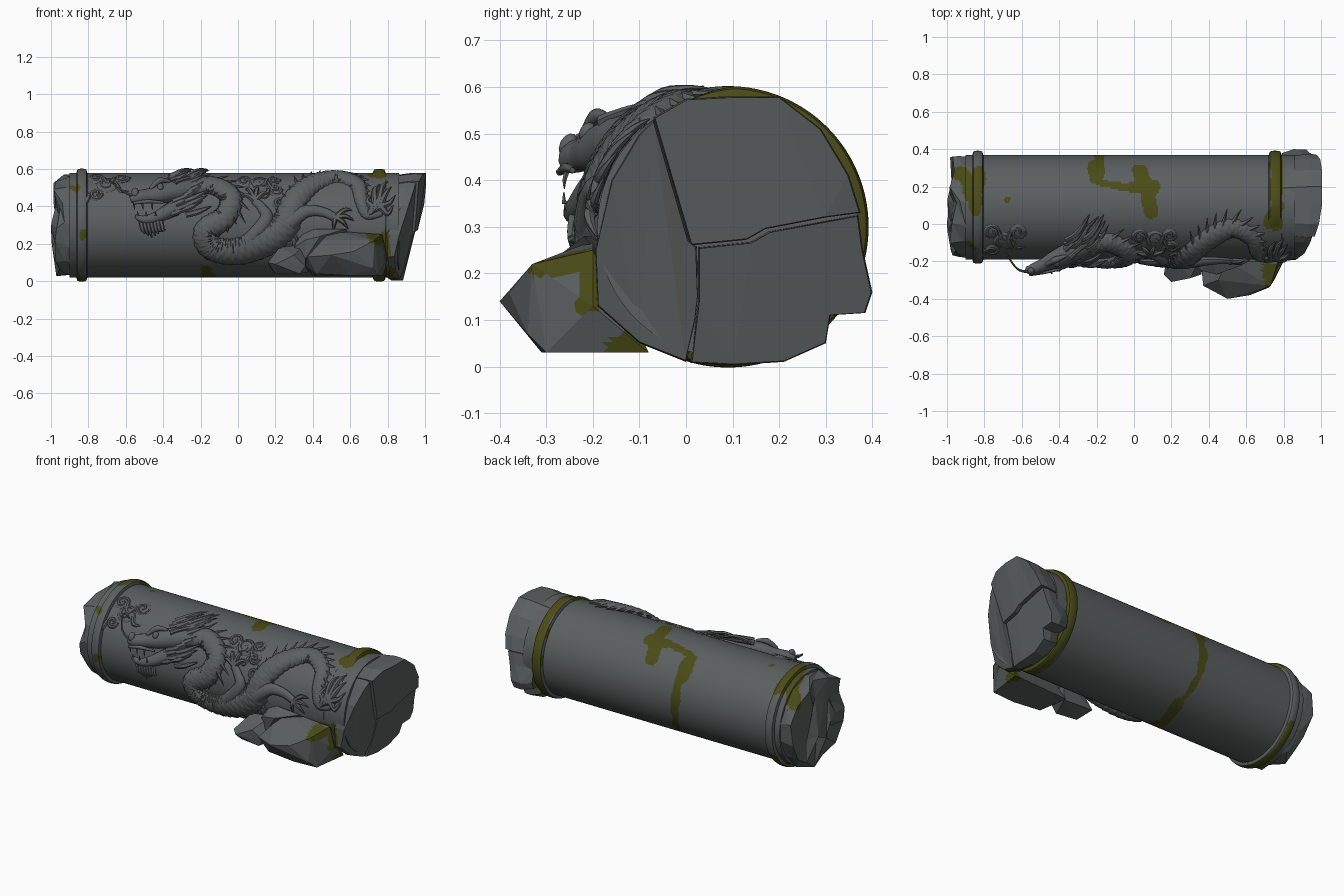
import bpy, bmesh, math, random
from mathutils import Vector, noise

if "Cube" in bpy.data.objects:
    bpy.data.objects.remove(bpy.data.objects["Cube"])

random.seed(4)
CY, CZ, R = 0.09, 0.30, 0.28          # column axis and radius
DEG = 180 / math.pi / R               # degrees per unit of arc


def material(name, rgb):
    m = bpy.data.materials.new(name)
    m.diffuse_color = (*rgb, 1)
    m.use_nodes = True
    m.node_tree.nodes["Principled BSDF"].inputs["Base Color"].default_value = m.diffuse_color
    return m


STONE = material("grey stone", (0.105, 0.115, 0.115))
MOSS = material("olive moss", (0.068, 0.072, 0.009))

# moss streaks on the unrolled column: x, angle -> x, angle, half width
STREAKS = [(-.18, 190, -.19, 150, .03), (-.2, 145, -.2, 125, .045), (-.18, 118, -.02, 112, .028),
           (.03, 135, .09, 85, .042), (.03, 112, .1, 112, .045),
           (-.18, 190, -.13, 240, .018), (-.13, 240, -.17, 300, .035),
           (-.68, 98, -.68, 98, .015), (-.93, 139, -.86, 102, .04), (-.83, 130, -.85, 90, .035),
           (-.89, 47, -.86, 42, .02), (-.83, -10, -.83, -12, .02), (-.84, 215, -.84, 290, .025),
           (.76, 70, .76, 180, .035), (.73, 72, .77, 92, .035), (.76, 180, .77, 285, .03), (.79, 285, .79, 305, .05),
           (.79, -9, .80, -26, .022), (.70, -10, .76, -13, .016), (.81, -55, .8, -60, .025)]


def is_moss(p):
    ang = math.degrees(math.atan2(p.z - CZ, CY - p.y))
    wob = 0.016 * noise.noise(p * 14)
    for x0, a0, x1, a1, w in STREAKS:
        dx, da = x1 - x0, (a1 - a0) / DEG
        px = p.x - x0
        for turn in (0, 360):
            pa = (ang + turn - a0) / DEG
            t = max(0, min(1, (px * dx + pa * da) / (dx * dx + da * da + 1e-9)))
            if math.hypot(px - t * dx, pa - t * da) < w + wob:
                return True
    return False


def finish(name, bm, moss=True, angle=35):
    bmesh.ops.recalc_face_normals(bm, faces=bm.faces)
    if moss:
        for f in bm.faces:
            f.material_index = int(is_moss(f.calc_center_median()))
    me = bpy.data.meshes.new(name)
    bm.to_mesh(me)
    bm.free()
    me.materials.append(STONE)
    me.materials.append(MOSS)
    for p in me.polygons:
        p.use_smooth = angle > 0
    if angle > 0:
        me.set_sharp_from_angle(angle=math.radians(angle))
    ob = bpy.data.objects.new(name, me)
    bpy.context.collection.objects.link(ob)
    return ob


def radial(a):
    a = math.radians(a)
    return Vector((0, -math.cos(a), math.sin(a)))


def surf(x, a, h=0.0):
    return Vector((x, CY, CZ)) + radial(a) * (R + h)


def skin(bm, rings):
    vs = [[bm.verts.new(p) for p in r] for r in rings]
    n = len(rings[0])
    for a, b in zip(vs, vs[1:]):
        for j in range(n):
            bm.faces.new((a[j], a[(j + 1) % n], b[(j + 1) % n], b[j]))
    bm.faces.new(vs[0])
    bm.faces.new(vs[-1])


def lathe(name, profile, n=160, height=lambda a: 1):
    bm = bmesh.new()
    skin(bm, [[surf(x, 360 * j / n, h * height(360 * j / n)) for j in range(n)] for x, h in profile])
    return finish(name, bm)


def spline(pts, t):
    k = min(int(t), len(pts) - 2)
    u = t - k
    p = [Vector(pts[max(0, min(len(pts) - 1, k + d))]) for d in (-1, 0, 1, 2)]
    return 0.5 * (2 * p[1] + (p[2] - p[0]) * u + (2 * p[0] - 5 * p[1] + 4 * p[2] - p[3]) * u * u
                  + (3 * p[1] - p[0] - 3 * p[2] + p[3]) * u ** 3)


def tube(bm, pts, radii, n=12, sides=8, flat=1.0, scales=0):
    """Tapered tube through (x, angle, height) points on the column; returns its frames."""
    last = len(pts) - 1
    q = [spline(pts, last * i / n) for i in range(n + 1)]
    c = [surf(*v) for v in q]
    rings, frames = [], []
    for i in range(n + 1):
        tan = (c[min(n, i + 1)] - c[max(0, i - 1)]).normalized()
        side = tan.cross(radial(q[i].y)).normalized()
        up = side.cross(tan)
        t = i / n * (len(radii) - 1)
        k = min(int(t), len(radii) - 2)
        r = radii[k] + (radii[k + 1] - radii[k]) * (t - k)
        ring = []
        for j in range(sides):
            w = 2 * math.pi * j / sides
            rr = r * (1 + (0.12 * ((i / n * scales + (j // 2 % 2) * .5) % 1) if scales else 0))
            ring.append(c[i] + side * math.cos(w) * rr + up * math.sin(w) * rr * flat)
        rings.append(ring)
        frames.append((q[i], r, tan, side))
    skin(bm, rings)
    return frames


def dome(bm, x, a, h, r, squash=0.5):
    rings = []
    for i in range(7):
        w = math.pi * (i / 6 - .5) * 0.98
        rings.append([surf(x + r * math.cos(w) * math.cos(v * .3927), a + DEG * r * math.cos(w) * math.sin(v * .3927),
                           h + r * squash * math.sin(w)) for v in range(16)])
    skin(bm, rings)


# column shaft and its two carved bands; the right band is worn away at the front
lathe("column_shaft", [(-.9 + 1.76 * i / 250, 0) for i in range(251)])


def worn(a):
    return max(-.3, min(1, (a - 68) / 25, (300 - a) / 15))


for name, x0, x1, fn in (("left_band", -.865, -.805, lambda a: 1), ("right_band", .72, .79, worn)):
    lathe(name, [(x0 + (x1 - x0) * i / 10, .023 * max(0, math.sin(math.pi * i / 10)) ** .22 - .001)
                 for i in range(11)], height=fn)


def rock_finish(name, bm, cuts=6):
    bmesh.ops.triangulate(bm, faces=bm.faces)
    bmesh.ops.subdivide_edges(bm, edges=bm.edges, cuts=cuts, use_grid_fill=True)
    return finish(name, bm, angle=0)


# broken left end
bm = bmesh.new()
rings = []
for x, r, jx, jr in ((-.84, .272, 0, 0), (-.92, .277, .02, .01), (-.968, .262, .02, .018), (-.98, .12, .02, .04)):
    rings.append([surf(x + random.uniform(-jx, jx), 24 * j + random.uniform(-5, 5), r - R + random.uniform(-jr, jr))
                  for j in range(15)])
skin(bm, rings)
rock_finish("broken_left_end", bm)

# broken right end: three slabs divided by cracks
SLABS = [(-.01, [(-.19, .13), (-.195, .25), (-.16, .4), (-.1, .5), (-.07, .53), (.005, .27), (.022, .255), (.026, .15),
                 (.02, .1), (0, .01), (-.1, .05)]),
         (.005, [(-.07, .535), (0, .575), (.1, .58), (.2, .58), (.29, .51), (.35, .41), (.375, .33), (.3, .32),
                 (.17, .295), (.13, .272), (.01, .26)]),
         (-.008, [(.026, .255), (.14, .267), (.18, .29), (.37, .325), (.38, .25), (.4, .16), (.385, .115), (.31, .11),
                  (.3, .05), (.21, .01), (.1, .003), (.01, .008), (.026, .14)])]
bm = bmesh.new()
for off, poly in SLABS:
    my = sum(p[0] for p in poly) / len(poly)
    mz = sum(p[1] for p in poly) / len(poly)
    end = [.89 + .11 * min(1, z / .45) - .08 * max(0, (.05 - y) / .25) + off for y, z in poly]
    inner = [(CY + (y - CY) * .93, CZ + (z - CZ) * .93) for y, z in poly]
    skin(bm, [[(.79, y, z) for y, z in inner],
              [(e - .05 + random.uniform(-.02, .02), y, z) for e, (y, z) in zip(end, poly)],
              [(e, my + (y - my) * .985, mz + (z - mz) * .985) for e, (y, z) in zip(end, poly)]])
rock_finish("broken_right_end", bm, 3)


# fallen rocks at the front
def rock(name, pts):
    bm = bmesh.new()
    for p in pts:
        bm.verts.new(p)
    bmesh.ops.convex_hull(bm, input=bm.verts)
    bmesh.ops.delete(bm, geom=[v for v in bm.verts if not v.link_faces], context='VERTS')
    rock_finish(name, bm, 8)


rock("large_rock", [(.36, -.23, .08), (.37, -.33, .13), (.42, -.30, .04), (.50, -.40, .14), (.62, -.38, .16),
                    (.72, -.34, .07), (.60, -.31, .03), (.77, -.2, .25), (.73, -.33, .22), (.45, -.3, .22),
                    (.5, -.2, .27), (.78, -.08, .03), (.8, -.2, .13), (.4, -.1, .03), (.75, -.3, .03)])
rock("small_rock", [(.16, -.27, .10), (.2, -.31, .09), (.3, -.29, .14), (.36, -.27, .08), (.33, -.27, .04),
                    (.2, -.25, .04), (.22, -.18, .18), (.36, -.17, .2), (.18, -.14, .06), (.38, -.14, .05)])
rock("upper_rock", [(.3, -.2, .18), (.36, -.25, .22), (.44, -.27, .24), (.58, -.22, .28), (.42, -.2, .28),
                    (.33, -.15, .26), (.6, -.15, .2), (.36, -.24, .12)])

# dragon body with scales and back spines
bm = bmesh.new()
PATH = [(-.27, 42, .01), (-.14, 48, .0), (-.04, 32, .0), (-.07, 9, .0), (-.17, -6, 0), (-.145, -25, -.01),
        (-.02, -31, -.01), (.13, -20, -.01), (.25, 0, -.01), (.31, 30, -.008), (.41, 54, -.005), (.53, 66, -.005),
        (.635, 52, -.005), (.66, 28, 0), (.69, 12, 0), (.77, 14, 0)]
RAD = [.05, .055, .056, .058, .06, .066, .074, .078, .074, .064, .057, .05, .042, .034, .026, .018]
frames = tube(bm, PATH, RAD, 400, 24, .75, 55)
for i in range(20, 345, 8):
    q, r, tan, side = frames[i]
    up = radial(q.y)
    base = surf(*q) - side * r * .75 + up * r * .35
    size = .085 if 245 < i < 320 or i < 70 else .04
    tip = base - side * size * .8 + tan * size * .65 - up * size * .3
    w = tan * .016
    a, b, c, d, t = [bm.verts.new(p) for p in (base - w, base + up * .012, base + w, base - up * .02, tip)]
    for u, v in ((a, b), (b, c), (c, d), (d, a)):
        bm.faces.new((u, v, t))
finish("dragon_body", bm, False, 40)

# tail tuft
bm = bmesh.new()
for x, a, bend in ((.82, 46, 10), (.80, 54, 14), (.76, 50, 16), (.84, 34, 4), (.83, 22, -4), (.78, 40, 10), (.72, 36, 8)):
    tube(bm, [(.70, 12, .008), (.74 + (x - .78) * .4, 16 + (a - 16) * .3 - bend * .3, .014),
              (x - .03, a - 10, .012), (x, a, .006)], [.018, .02, .014, .002], 12, 6, .8)
finish("tail_tuft", bm, False)


# legs with claws
def leg(name, pts, claws):
    bm = bmesh.new()
    tube(bm, pts, [.045, .035, .026, .022], 20, 12, .7)
    x, a, h = pts[-1]
    for dx, da in claws:
        tube(bm, [(x, a, h), (x + dx * .55, a + da * .6 + 3, .018), (x + dx, a + da, .002)], [.016, .013, .002], 8, 6)
    finish(name, bm, False)


leg("front_leg", [(.06, -18, .01), (.15, 6, .01), (.13, 18, .008), (.09, 27, .006)], [(-.08, 4), (-.05, 15), (.02, 16), (.08, 8)])
leg("hind_leg", [(.27, 2, .02), (.36, 14, .02), (.45, 14, .015), (.52, 8, .01)], [(.09, 8), (.1, -3), (.07, -12), (-.01, -14)])

# dragon head: skull, jaw, nose, brow, eye, teeth
bm = bmesh.new()
tube(bm, [(-.24, 44, 0), (-.33, 38, .02), (-.42, 31, .045), (-.48, 27, .065), (-.54, 24, .085), (-.575, 22, .08)],
     [.055, .062, .054, .04, .036, .018], 30, 14, .85)
tube(bm, [(-.34, 18, .01), (-.43, 8, .04), (-.5, 5, .055), (-.55, 8, .065)], [.045, .032, .022, .01], 18, 10, .9)
dome(bm, -.55, 27, .105, .02, .9)
dome(bm, -.415, 34, .085, .017, .9)
tube(bm, [(-.47, 32, .085), (-.42, 40, .088), (-.36, 42, .07)], [.01, .018, .006], 10, 8)
tube(bm, [(-.56, 18, .10), (-.48, 20, .09), (-.40, 20, .075)], [.008, .011, .006], 10, 8)
for x in (-.555, -.51, -.46):
    tube(bm, [(x, 20, .085), (x, 16, .085), (x + .004, 13, .08)], [.007, .005, .001], 4, 6)
    tube(bm, [(x + .02, 8, .075), (x + .018, 12, .08)], [.006, .001], 4, 6)
finish("dragon_head", bm, False, 50)

# horns, whisker, beard and mane
bm = bmesh.new()
tube(bm, [(-.37, 46, .045), (-.29, 58, .025), (-.24, 70, .018), (-.19, 80, .025)], [.018, .015, .01, .003], 14)
tube(bm, [(-.34, 40, .07), (-.27, 50, .045), (-.18, 60, .03)], [.017, .013, .003], 14)
tube(bm, [(-.56, 24, .10), (-.62, 29, .10), (-.67, 40, .07), (-.685, 47, .04), (-.65, 44, .03)], [.008, .006, .005, .005, .004], 20, 6)
for i in range(7):
    x = -.52 + .018 * i
    tube(bm, [(x, 4, .05), (x + .01, -4, .055), (x + .025, -12 + 2 * abs(i - 2), .05)], [.014, .012, .002], 8, 6)
for i in range(22):
    a = 10 + 46 * (i % 11) / 10
    x = -.36 + .07 * (i // 11) + random.uniform(-.015, .015)
    ln = random.uniform(.10, .15)
    tube(bm, [(x, a, .035), (x + ln * .5, a + 2 + a * .12, .04), (x + ln, a + 6 + a * .36, .02)], [.016, .017, .002], 9, 6, .7)
finish("mane_and_beard", bm, False)

# curling cloud reliefs
bm = bmesh.new()
for x, a, s, d in ((-.70, 50, .05, 1), (-.62, 62, .04, -1), (-.76, 62, .04, 1), (-.76, 36, .035, -1), (.11, 52, .05, 1),
                   (.19, 58, .035, -1), (.03, 56, .04, 1), (.20, 42, .035, -1), (.27, -18, .05, 1), (.22, 24, .03, 1)):
    dome(bm, x, a, 0, s * 1.1, .2)
    pts = []
    for i in range(11):
        w, rho = d * i * .75, s * (1 - i / 12)
        pts.append((x + rho * math.cos(w), a + DEG * rho * math.sin(w), .006))
    tube(bm, pts, [.008, .010, .008], 50, 6, .8)
    tube(bm, [(x + d * s, a, .004), (x + d * s * 1.5, a - 10, .005), (x + d * s * 2.4, a - 9, 0)], [.012, .012, .002], 10, 6, .8)
finish("cloud_reliefs", bm, False)
